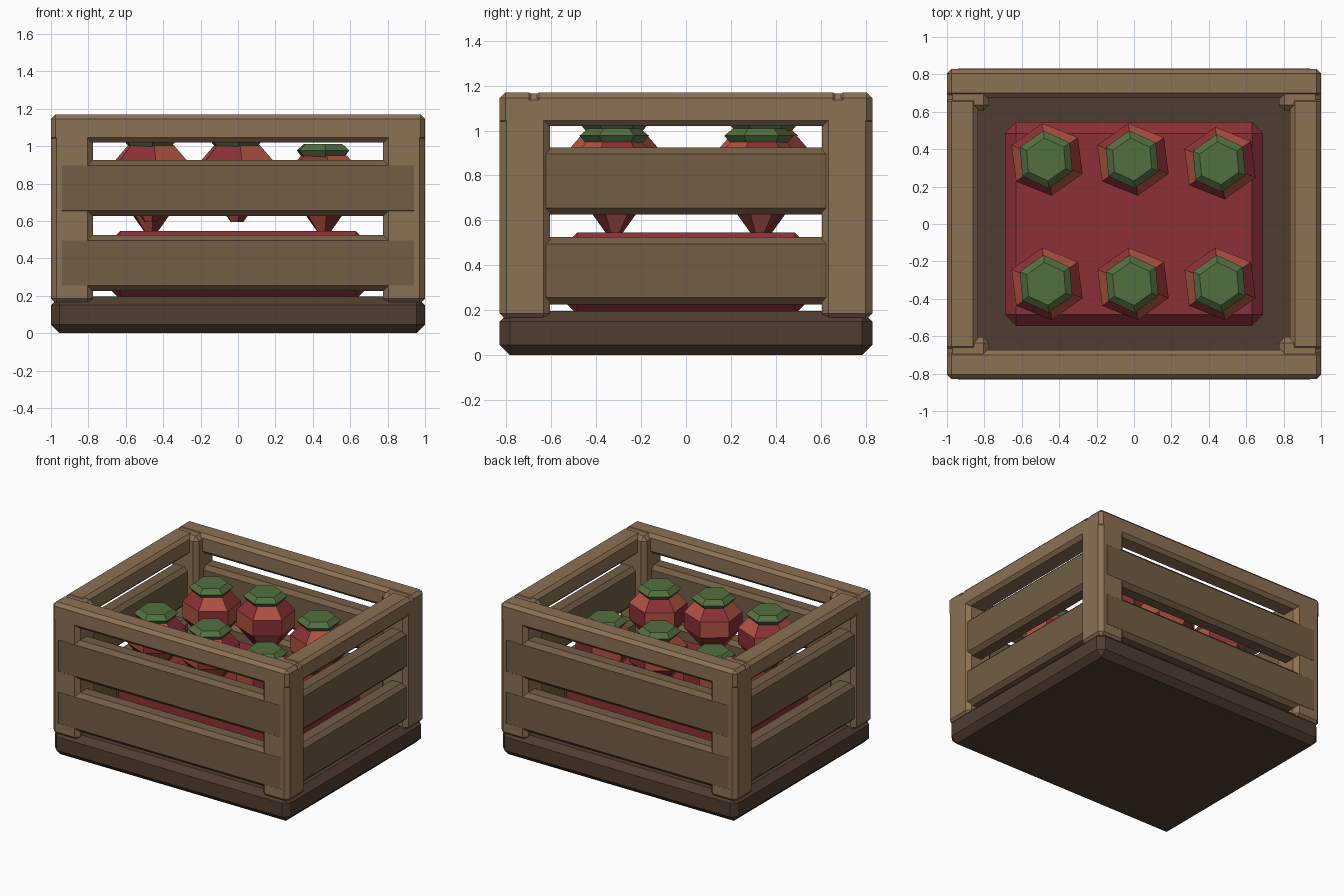
import bpy, bmesh, math

if "Cube" in bpy.data.objects:
    bpy.data.objects.remove(bpy.data.objects["Cube"])

def material(name, r, g, b):
    m = bpy.data.materials.new(name)
    m.diffuse_color = (r, g, b, 1)
    m.use_nodes = True
    m.node_tree.nodes["Principled BSDF"].inputs["Base Color"].default_value = m.diffuse_color
    return m

WOOD = material("light_wood", .26, .165, .088)
SLAT = material("slat_wood", .17, .112, .059)
DARK = material("dark_wood", .08, .047, .029)
RED = material("red", .26, .03, .036)
ORANGE = material("orange_red", .44, .085, .055)
GREEN = material("leaf_green", .085, .16, .052)

def finish(bm, name, mats):
    me = bpy.data.meshes.new(name)
    bmesh.ops.recalc_face_normals(bm, faces=bm.faces)
    bm.to_mesh(me)
    bm.free()
    for m in mats:
        me.materials.append(m)
    ob = bpy.data.objects.new(name, me)
    bpy.context.collection.objects.link(ob)
    return ob

def box(name, lo, hi, bevel, mat):
    """Chamfered box between two corners."""
    bm = bmesh.new()
    bmesh.ops.create_cube(bm, size=1)
    for v in bm.verts:
        v.co = [(a + b) / 2 + c * (b - a) for a, b, c in zip(lo, hi, v.co)]
    bmesh.ops.bevel(bm, geom=bm.edges[:], offset=bevel, segments=1, affect='EDGES')
    return finish(bm, name, [mat])

def lathe(name, centre, profile, mats, turn, sx=1):
    """Six-sided turned solid from (radius, height) points, checkered over its materials."""
    bm = bmesh.new()
    rings = []
    for r, z in profile:
        angles = [math.radians(turn + 30 + 60 * i) for i in range(6)]
        rings.append([bm.verts.new((sx * r * math.cos(a), r * math.sin(a), z)) for a in angles])
    for j in range(len(rings) - 1):
        for i in range(6):
            k = (i + 1) % 6
            f = bm.faces.new((rings[j][i], rings[j][k], rings[j + 1][k], rings[j + 1][i]))
            f.material_index = (i + j) % len(mats)
    bm.faces.new(rings[0])
    bmesh.ops.poke(bm, faces=[bm.faces.new(rings[-1])], offset=.008)
    ob = finish(bm, name, mats)
    ob.location = centre
    return ob

# Base tray and the red heap inside
box("base", (-1, -.83, 0), (1, .83, .195), .045, DARK)
box("produce_bed", (-.69, -.545, .18), (.69, .545, .545), .06, RED)

# Corner posts
for sx in (-1, 1):
    for sy in (-1, 1):
        x, y = sorted((sx * .775, sx)), sorted((sy * .605, sy * .83))
        box("corner_post", (x[0], y[0], .155), (x[1], y[1], 1.165), .03, WOOD)

# Top rails and slats on all four sides
for s, front, side in ((-1, "front", "left"), (1, "back", "right")):
    y = sorted((s * .675, s * .83))
    x = sorted((s * .835, s))
    box(front + "_top_rail", (-1, y[0], 1.02), (1, y[1], 1.17), .025, WOOD)
    box(side + "_top_rail", (x[0], -.68, 1.02), (x[1], .68, 1.17), .025, WOOD)
    y = sorted((s * .69, s * .831))
    x = sorted((s * .85, s * .99))
    for z in (.225, .625):
        box(front + "_slat", (-.97, y[0], z), (.97, y[1], z + .3), .03, SLAT)
        box(side + "_slat", (x[0], -.76, z), (x[1], .76, z + .3), .03, SLAT)

# Six radishes: tapered body with a leafy cap
BODY = [(.035, 0), (.10, .09), (.195, .21), (.195, .33), (.125, .41)]
CAP = [(.12, .395), (.155, .437), (.115, .47)]
for x, y, z in ((-.465, .345, .54), (-.005, .345, .595), (.46, .325, .54),
                (-.465, -.32, .595), (-.005, -.32, .595), (.46, -.32, .54)):
    lathe("radish_body", (x, y, z), BODY, [RED, ORANGE], 7, 1.06)
    lathe("radish_leaf_cap", (x - .005, y, z), CAP, [GREEN], 5)
